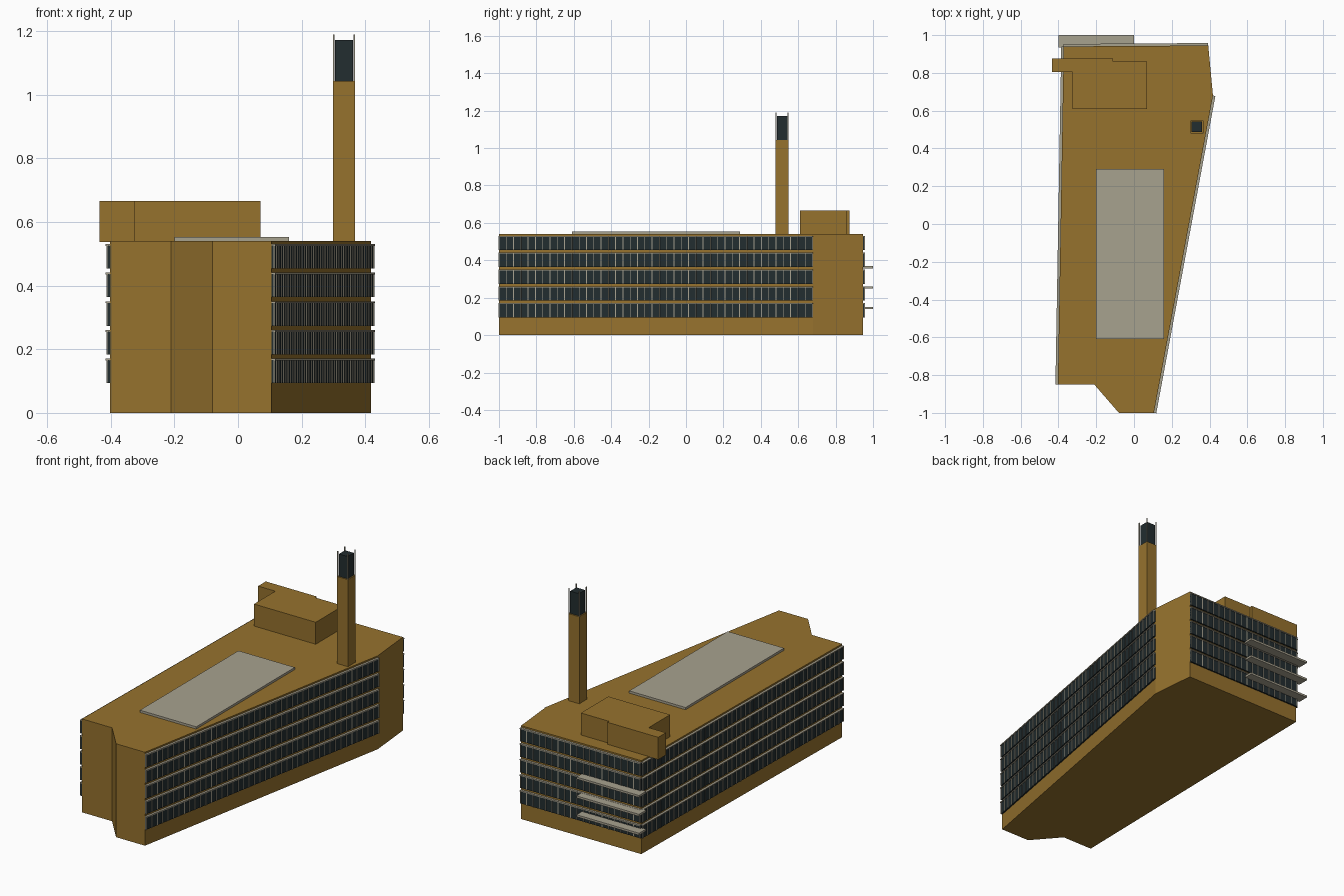
import bpy, bmesh, math
from mathutils import Matrix, Vector

if "Cube" in bpy.data.objects:
    bpy.data.objects.remove(bpy.data.objects["Cube"])


def material(name, rgb):
    m = bpy.data.materials.new(name)
    m.diffuse_color = (*rgb, 1)
    m.use_nodes = True
    m.node_tree.nodes["Principled BSDF"].inputs["Base Color"].default_value = m.diffuse_color
    return m


BRICK = material("ochre_brick", (0.305, 0.168, 0.027))
STONE = material("pale_stone", (0.39, 0.36, 0.275))
GLASS = material("dark_glass", (0.016, 0.026, 0.029))


def finish(name, bm, mat):
    bmesh.ops.recalc_face_normals(bm, faces=bm.faces)
    me = bpy.data.meshes.new(name)
    bm.to_mesh(me)
    bm.free()
    me.materials.append(mat)
    ob = bpy.data.objects.new(name, me)
    bpy.context.collection.objects.link(ob)
    return ob


def add_box(bm, lo, hi, frame=Matrix.Identity(4)):
    lo, hi = Vector(lo), Vector(hi)
    mat = frame @ Matrix.Translation((lo + hi) / 2) @ Matrix.Diagonal((*(hi - lo), 1))
    bmesh.ops.create_cube(bm, size=1, matrix=mat)


def boxes(name, spans, mat, frame=Matrix.Identity(4)):
    bm = bmesh.new()
    for lo, hi in spans:
        add_box(bm, lo, hi, frame)
    return finish(name, bm, mat)


def prism(name, outline, z0, z1, mat):
    bm = bmesh.new()
    face = bm.faces.new([bm.verts.new((x, y, z0)) for x, y in outline])
    ext = bmesh.ops.extrude_face_region(bm, geom=[face])
    verts = [v for v in ext["geom"] if isinstance(v, bmesh.types.BMVert)]
    bmesh.ops.translate(bm, verts=verts, vec=(0, 0, z1 - z0))
    return finish(name, bm, mat)


# Main block with its tapering plan
prism("main_block", [(-0.403, -0.85), (-0.21, -0.85), (-0.08, -1.0), (0.105, -1.0),
                     (0.418, 0.68), (0.393, 0.945), (-0.372, 0.94)], 0, 0.54, BRICK)

# Rooftop plant room, overhanging the left wall
prism("plant_room", [(-0.325, 0.61), (0.07, 0.61), (0.07, 0.86), (-0.11, 0.86),
                     (-0.11, 0.875), (-0.435, 0.875), (-0.435, 0.805), (-0.325, 0.805)],
      0.538, 0.667, BRICK)

# Flat roof panel
boxes("roof_panel", [((-0.2, -0.61, 0.538), (0.16, 0.29, 0.553))], STONE)

# Chimney with a dark cap and corner posts
boxes("chimney", [((0.298, 0.479, 0.538), (0.368, 0.549, 1.043))], BRICK)
boxes("chimney_cap", [((0.305, 0.486, 1.04), (0.361, 0.542, 1.172))], GLASS)
boxes("chimney_posts", [((x, y, 1.04), (x + 0.005, y + 0.005, 1.19))
                        for x in (0.298, 0.363) for y in (0.479, 0.544)], STONE)

FLOORS = [0.094 + 0.09 * i for i in range(5)]


def facade(name, start, end):
    """Ribbon windows along a wall, outward side to the right of start-end."""
    p, q = Vector((*start, 0)), Vector((*end, 0))
    along = (q - p).normalized()
    out = along.cross(Vector((0, 0, 1)))
    frame = Matrix((along, out, (0, 0, 1))).transposed().to_4x4()
    frame.translation = p
    length = (q - p).length
    boxes(name + "_glass", [((0, -0.002, z), (length, 0.008, z + 0.072))
                            for z in FLOORS], GLASS, frame)
    # Ledge over each window band
    boxes(name + "_ledges", [((0, 0, z + 0.071), (length, 0.013, z + 0.077))
                             for z in FLOORS], STONE, frame)
    # Upright fins
    n = round(length / 0.04)
    step = (length - 0.004) / n
    boxes(name + "_fins", [((i * step, 0.006, z), (i * step + 0.004, 0.011, z + 0.072))
                           for z in FLOORS for i in range(n + 1)], STONE, frame)


facade("right_windows", (0.105, -1.0), (0.418, 0.68))
facade("back_windows", (0.393, 0.945), (-0.372, 0.94))
facade("left_windows", (-0.372, 0.94), (-0.403, -0.85))

# Balcony slabs at the back corner
boxes("balcony_slabs", [((-0.4, 0.935, z), (0.0, 1.0, z + 0.012))
                        for z in (0.139, 0.248, 0.357)], STONE)
